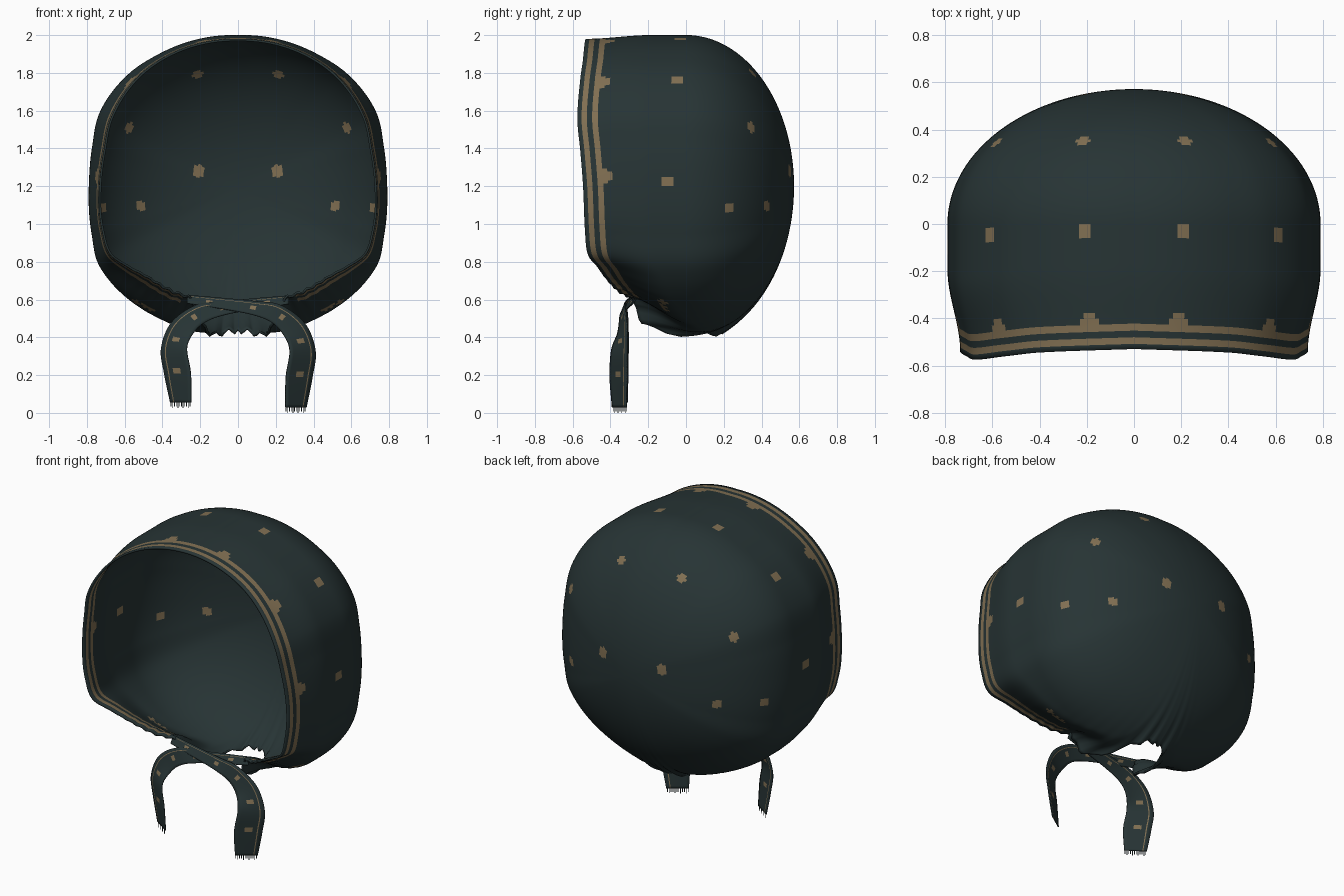
import bpy, math
from mathutils import Vector

if "Cube" in bpy.data.objects:
    bpy.data.objects.remove(bpy.data.objects["Cube"])


def material(name, rgb):
    m = bpy.data.materials.new(name)
    m.diffuse_color = (*rgb, 1)
    m.use_nodes = True
    m.node_tree.nodes["Principled BSDF"].inputs["Base Color"].default_value = m.diffuse_color
    return m


CLOTH = material("dark teal cloth", (0.020, 0.034, 0.035))
TAN = material("tan print", (0.22, 0.16, 0.085))


def spline(keys, t):
    """Smooth interpolation of rows (t, a, b, ...)."""
    n = len(keys)
    i = 0
    while i < n - 2 and t > keys[i + 1][0]:
        i += 1

    def slope(k, c):
        a, b = keys[max(k - 1, 0)], keys[min(k + 1, n - 1)]
        return (b[c] - a[c]) / (b[0] - a[0])

    p, q = keys[i], keys[i + 1]
    h = q[0] - p[0]
    s = (t - p[0]) / h
    out = []
    for c in range(1, len(p)):
        out.append((2*s**3 - 3*s**2 + 1) * p[c] + (s**3 - 2*s**2 + s) * h * slope(i, c)
                   + (3*s**2 - 2*s**3) * q[c] + (s**3 - s**2) * h * slope(i + 1, c))
    return out


def make_object(name, verts, faces, mats, thickness):
    me = bpy.data.meshes.new(name)
    me.from_pydata(verts, [], faces)
    me.materials.append(CLOTH)
    me.materials.append(TAN)
    me.polygons.foreach_set("material_index", mats)
    me.polygons.foreach_set("use_smooth", [True] * len(faces))
    ob = bpy.data.objects.new(name, me)
    bpy.context.collection.objects.link(ob)
    if thickness:
        mod = ob.modifiers.new("cloth thickness", 'SOLIDIFY')
        mod.thickness = thickness
        mod.offset = -1
    return ob


# ---- Bonnet shell: meridians from the back of the head to the brim / neck edge
# angle from straight down, outline radius, y of the edge, tuck of the edge
OUTLINE = [
    (0, .815, .20, 1.0), (8, .815, .12, 1.0), (14, .81, -.20, .95),
    (22, .81, -.28, .81), (31, .816, -.35, .81), (45, .835, -.43, .82),
    (54, .845, -.47, .86), (62, .845, -.52, .91), (72, .815, -.535, .93),
    (90, .79, -.545, .93), (105, .80, -.56, .92), (118, .83, -.575, .92),
    (136, .83, -.56, .945), (149, .816, -.545, .965), (180, .80, -.53, .975)]
BACK, MID = .572, 1.2
COLS, ROWS = 300, 78
BANDS = [.108, .078, .05, .022, 0]      # distances of the stripe borders from the edge


def meridian(j):
    deg = 360 * j / COLS
    ang = math.radians(deg)
    a = min(deg, 360 - deg)
    rad, edge, tuck = spline(OUTLINE, a)
    gather = max(0, 1 - a / 55)
    length = BACK - edge
    dist = [length - (length - BANDS[0]) * (i / ROWS) ** 2 for i in range(1, ROWS)] + BANDS
    pts = []
    for d in dist:
        y = edge + d
        f = math.sqrt(max(0, 1 - (y / BACK) ** 2)) if y > 0 else 1
        s = max(0, 1 - d / .35)
        f *= 1 - (1 - tuck) * s * s * (3 - 2 * s)
        # gathered folds towards the neck
        f *= 1 + .022 * gather * math.exp(-d / .13) * math.sin(math.radians(a * 72))
        r = rad * f
        pts.append(Vector((r * math.sin(ang), y, MID - r * math.cos(ang))))
    return pts


verts = [Vector((0, BACK, MID))]
for j in range(COLS):
    verts += meridian(j)
per = ROWS - 1 + len(BANDS)
faces, mats = [], []
for j in range(COLS):
    a, b = 1 + j * per, 1 + ((j + 1) % COLS) * per
    faces.append((0, b, a))
    mats.append(0)
    deg = min(360 * j / COLS, 360 - 360 * j / COLS)
    for i in range(per - 1):
        faces.append((a + i, b + i, b + i + 1, a + i + 1))
        mats.append(1 if deg > 27 and i in (per - 3, per - 5) else 0)

# printed dots, mirrored: x, y, z, radius
DOTS = [
    (.21, .54, 1.28, .034), (.21, .35, 1.79, .03), (.57, .33, 1.51, .03),
    (.50, .41, 1.10, .029), (.73, .23, 1.09, .026), (.60, -.04, 1.74, .032),
    (.21, -.04, 1.98, .031), (.79, -.09, 1.23, .031),
    (.19, -.42, 1.96, .038), (.575, -.43, 1.75, .038), (.76, -.435, 1.25, .038),
    (.46, -.13, .52, .022), (.50, -.13, .55, .022), (.54, -.13, .58, .022)]
centres = [sum((verts[v] for v in f), Vector()) / len(f) for f in faces]
for x, y, z, rad in DOTS:
    for side in (1, -1):
        p = Vector((x * side, y, z))
        hit = min(centres, key=lambda c: (c - p).length_squared)
        for k, c in enumerate(centres):
            if (c - hit).length_squared < rad * rad:
                mats[k] = 1
make_object("bonnet_shell", verts, faces, mats, .012)

# ---- Ties: twisted ribbons crossing under the chin
# t, centre x y z, half-width vector x y z
PATH = [
    (0, -.27, -.285, .60, .0, .015, .022), (1, -.10, -.31, .58, .0, .015, .028),
    (2, .08, -.33, .555, .01, .015, .035), (3, .20, -.335, .525, .025, .015, .045),
    (4, .295, -.335, .445, .058, .025, .028), (5, .34, -.35, .33, .068, .042, .0),
    (6, .322, -.355, .19, .070, .045, .0), (7, .305, -.35, .03, .055, .038, .0)]
ACROSS = [0, .14, .19, .36, .50, .64, .80, .84, 1]
STEPS = 70


def tie(name, side, lift, shift):
    verts, faces, mats = [], [], []
    n = len(ACROSS)
    for i in range(STEPS + 1):
        t = 7 * i / STEPS
        v = spline(PATH, t)
        c, w = Vector(v[:3]), Vector(v[3:])
        c.z += lift * max(0, t - 3) / 4
        c.y += shift * max(0, 1 - t / 4)
        for u in ACROSS:
            p = c + w * (2 * u - 1)
            p.x *= side
            verts.append(p)
    for i in range(STEPS):
        for k in range(n - 1):
            a = i * n + k
            faces.append((a, a + 1, a + n + 1, a + n))
            dot = i % 13 in (6, 7) and k in (3, 4)
            mats.append(1 if k == 6 or dot else 0)
    make_object(name, verts, faces, mats, .006)
    # frayed strands along the cut end
    first, last = verts[-n], verts[-1]
    fv, ff = [], []
    for s in range(12):
        a = first.lerp(last, (s + .2) / 12)
        b = first.lerp(last, (s + .65) / 12)
        drop = Vector((0, 0, -.022 - .008 * (s % 3 == 1)))
        q = len(fv)
        fv += [a, b, b + drop, a + drop]
        ff.append((q, q + 1, q + 2, q + 3))
    make_object(name + "_fringe", fv, ff, [0] * len(ff), 0)


tie("right_tie", 1, 0, 0)
tie("left_tie", -1, .025, .014)
